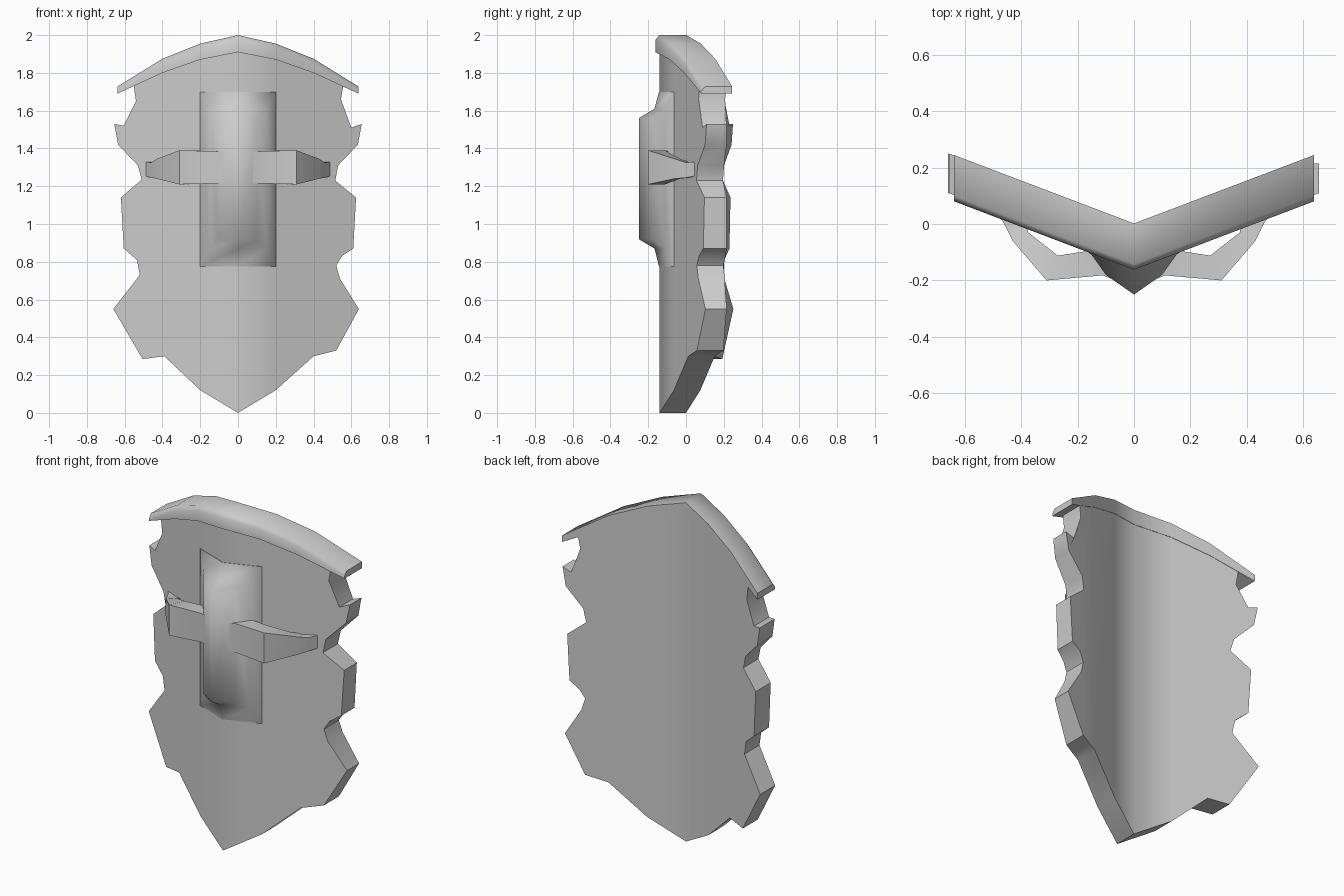
import bpy, bmesh, math
from mathutils import Vector

if "Cube" in bpy.data.objects:
    bpy.data.objects.remove(bpy.data.objects["Cube"])

SLOPE, THICK = 0.38, 0.14


def finish(name, bm, angle=45):
    bmesh.ops.recalc_face_normals(bm, faces=bm.faces)
    me = bpy.data.meshes.new(name)
    bm.to_mesh(me)
    bm.free()
    ob = bpy.data.objects.new(name, me)
    bpy.context.collection.objects.link(ob)
    bpy.ops.object.select_all(action='DESELECT')
    ob.select_set(True)
    bpy.context.view_layer.objects.active = ob
    bpy.ops.object.shade_smooth_by_angle(angle=math.radians(angle))
    return ob


def loft(name, sections, angle=45):
    """Skin a list of closed cross-sections and cap both ends."""
    bm = bmesh.new()
    rings = [[bm.verts.new(p) for p in s] for s in sections]
    n = len(rings[0])
    for a, b in zip(rings, rings[1:]):
        for i in range(n):
            j = (i + 1) % n
            bm.faces.new((a[i], a[j], b[j], b[i]))
    bm.faces.new(rings[0])
    bm.faces.new(rings[-1])
    return finish(name, bm, angle)


# Folded shield plate with a chipped outline
right = [(0, 0), (.2, .12), (.4, .3), (.52, .33), (.64, .55), (.54, .71), (.52, .78),
         (.55, .83), (.61, .87), (.625, 1.14), (.515, 1.23), (.53, 1.31), (.635, 1.42),
         (.655, 1.53), (.6, 1.51), (.545, 1.66), (.56, 1.75), (.4, 1.84), (.2, 1.92)]
left = [(0, 1.96), (-.2, 1.92), (-.4, 1.84), (-.555, 1.75), (-.54, 1.65), (-.605, 1.52),
        (-.655, 1.53), (-.635, 1.42), (-.53, 1.31), (-.51, 1.235), (-.62, 1.14),
        (-.605, .87), (-.535, .81), (-.52, .73), (-.66, .55), (-.505, .285), (-.39, .3),
        (-.2, .12)]
bm = bmesh.new()
bm.faces.new([bm.verts.new((x, 0, z)) for x, z in right + left])
for cx in (0, -.2, .2, -.45, .45):
    bmesh.ops.bisect_plane(bm, geom=bm.verts[:] + bm.edges[:] + bm.faces[:],
                           plane_co=(cx, 0, 0), plane_no=(1, 0, 0), dist=1e-4)
ext = bmesh.ops.extrude_face_region(bm, geom=bm.faces[:], use_keep_orig=True)
back = {g for g in ext['geom'] if isinstance(g, bmesh.types.BMVert)}
for v in bm.verts:
    y = SLOPE * abs(v.co.x)
    if v in back:
        v.co.y = min(y, .215) if v.co.x > 0 else y
    else:
        v.co.y = y - THICK
finish("shield_plate", bm)

# Arched rim along the top edge
stations = [(0, 1.91, 2.0), (.2, 1.87, 1.955), (.4, 1.8, 1.875), (.638, 1.69, 1.728)]
stations = [(-x, a, b) for x, a, b in stations[:0:-1]] + stations
rim = []
for x, zb, zt in stations:
    yf, yb = SLOPE * abs(x) - .162, SLOPE * abs(x) + .002
    rim.append([(x, yf, zb), (x, yf, zt - .025), (x, yf + .02, zt), (x, yb, zt), (x, yb, zb)])
loft("top_rim", rim, 50)

# Raised central boss: half width, low z, high z, ridge y, side y
boss = []
for w, z0, z1, yc, ys in [(.2, .775, 1.7, -.1, -.03), (.2, .775, 1.7, -.143, -.067),
                          (.15, .87, 1.61, -.167, -.11), (.1, .92, 1.56, -.25, -.18)]:
    boss.append([(-w, ys, z0), (0, yc, z0), (w, ys, z0), (w, ys, z1), (0, yc, z1), (-w, ys, z1)])
loft("central_boss", boss, 60)

# Hooked side arms: outer xy, inner xy, low z, high z
arm = [((.04, -.21), (.08, -.1), 1.215, 1.385), ((.11, -.182), (.16, -.095), 1.215, 1.385),
       ((.31, -.2), (.27, -.112), 1.21, 1.39), ((.43, -.06), (.375, -.03), 1.24, 1.345),
       ((.46, 0), (.385, .02), 1.245, 1.325), ((.49, .05), (.41, .06), 1.255, 1.33)]
for name, s in (("arm_right", 1), ("arm_left", -1)):
    loft(name, [[(s * o[0], o[1], a), (s * o[0], o[1], b), (s * i[0], i[1], b), (s * i[0], i[1], a)]
                for o, i, a, b in arm], 50)
